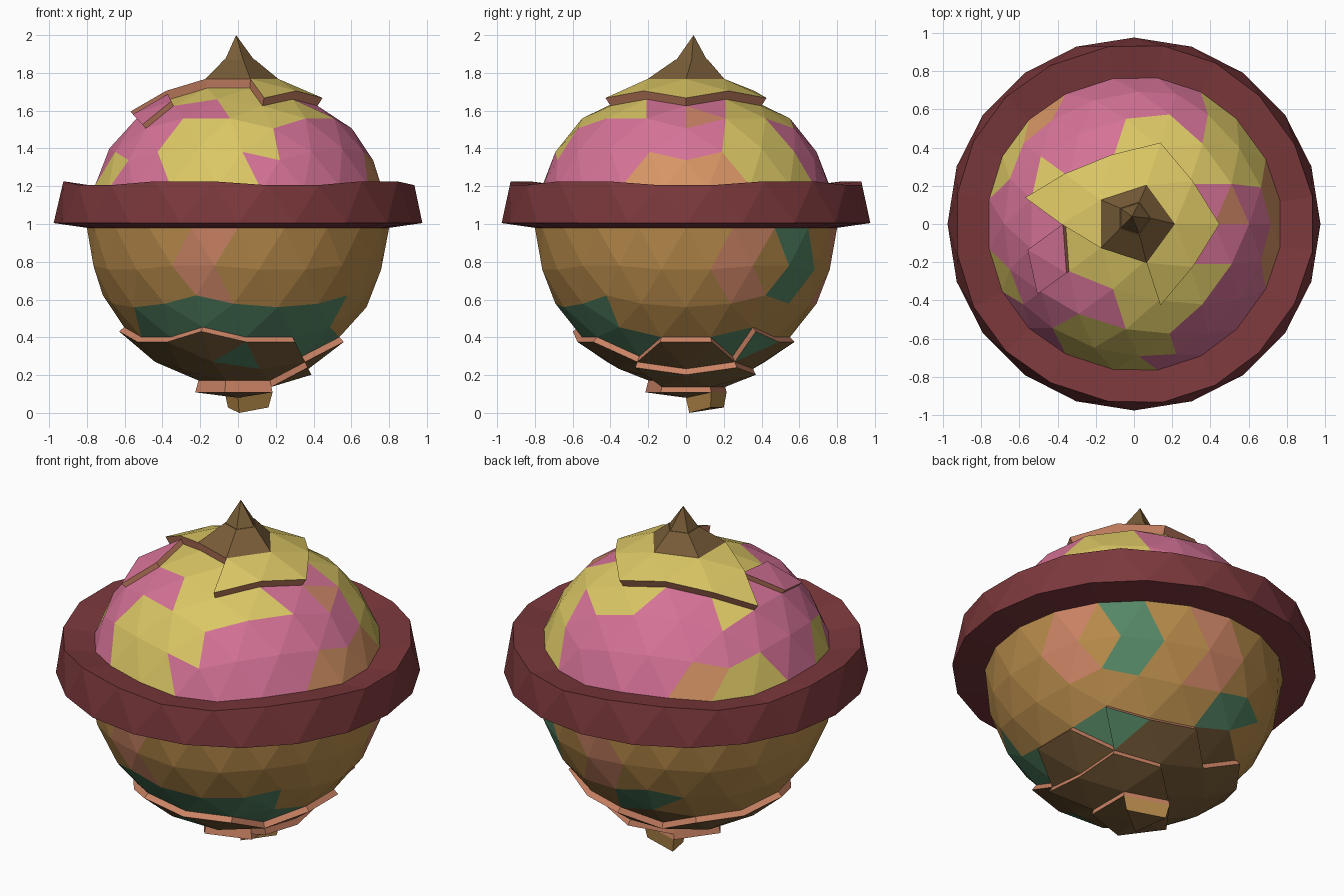
import bpy, bmesh, math
from mathutils import Vector

if "Cube" in bpy.data.objects:
    bpy.data.objects.remove(bpy.data.objects["Cube"])

R, CZ = 0.8, 0.98
COLORS = {
    "pink": (0.67, 0.17, 0.31), "yellow": (0.71, 0.57, 0.13), "brown": (0.19, 0.11, 0.04),
    "tan": (0.48, 0.26, 0.07), "green": (0.09, 0.24, 0.13), "salmon": (0.60, 0.23, 0.13),
    "maroon": (0.20, 0.04, 0.045), "orange": (0.68, 0.30, 0.13),
}
NAMES = list(COLORS)
MATS = []
for n, c in COLORS.items():
    m = bpy.data.materials.new(n)
    m.diffuse_color = (*c, 1)
    m.use_nodes = True
    m.node_tree.nodes["Principled BSDF"].inputs["Base Color"].default_value = m.diffuse_color
    MATS.append(m)


def az(f):
    c = f.calc_center_median()
    return math.degrees(math.atan2(c.y, c.x))


def inside(a, *spans):
    return any(lo <= a <= hi for lo, hi in spans)


def vrow(v):
    return round(math.degrees(math.acos(min(1, abs(v.co.z) / R))) / 15.4)


def make_ball():
    """Icosphere whose faces know their row: 1 at a pole, 6 at the equator, minus below."""
    bm = bmesh.new()
    bmesh.ops.create_icosphere(bm, subdivisions=3, radius=R)
    row = bm.faces.layers.int.new("row")
    for f in bm.faces:
        s = 1 if f.calc_center_median().z > 0 else -1
        f[row] = s * max(vrow(v) for v in f.verts)
    return bm, row


def raise_faces(bm, row, test, move, wall="salmon"):
    faces = [f for f in bm.faces if f[row] and test(f[row], az(f))]
    out = bmesh.ops.extrude_face_region(bm, geom=faces)["geom"]
    caps = {g for g in out if isinstance(g, bmesh.types.BMFace)}
    verts = [g for g in out if isinstance(g, bmesh.types.BMVert)]
    for f in {f for v in verts for f in v.link_faces} - caps:
        f[row] = 0
        f.material_index = NAMES.index(wall)
    for v in verts:
        v.co = move(v.co.copy())
    return caps, verts


def outward(d):
    return lambda p: p + p.normalized() * d


def finish(bm, name):
    bmesh.ops.recalc_face_normals(bm, faces=bm.faces)
    me = bpy.data.meshes.new(name)
    bm.to_mesh(me)
    bm.free()
    for m in MATS:
        me.materials.append(m)
    ob = bpy.data.objects.new(name, me)
    ob.location.z = CZ
    bpy.context.collection.objects.link(ob)


def paint(r, a):
    if r == 1:
        return "brown"
    if r == 2:
        return "yellow"
    if r == 3:
        if inside(a, (-3, 15), (-108, -92)):
            return "salmon"
        return "yellow" if inside(a, (-100, -30), (25, 108), (145, 170)) else "pink"
    if r == 4:
        return "yellow" if inside(a, (-125, -72), (22, 55)) else "pink"
    if r >= 5:
        if inside(a, (-18, 20), (125, 140)):
            return "orange"
        return "yellow" if inside(a, (-122, -85), (-165, -152), (22, 60), (140, 165)) else "pink"
    if r == -4 and inside(a, (-150, -32), (95, 120)):
        return "green"
    if r in (-5, -6) and inside(a, (42, 57)):
        return "green"
    if r == -3 and inside(a, (-50, -20), (20, 52), (-100, -75)):
        return "green"
    if r in (-5, -6) and inside(a, (-115, -95), (18, 30), (80, 92)):
        return "salmon"
    return "brown" if r >= -3 else "tan"


# Planet body
bm, row = make_ball()
for f in bm.faces:
    f.material_index = NAMES.index(paint(f[row], az(f)))
for v in bm.verts:
    if v.co.z > 0 and vrow(v) <= 2:
        v.co.z -= 0.035

# Upper terraces
raise_faces(bm, row, lambda r, a: r == 3 and inside(a, (-180, -146)), outward(0.03))
raise_faces(bm, row, lambda r, a: r == 1 or (r == 2 and not inside(a, (-165, -72)))
            or (r == 3 and inside(a, (160, 170))), outward(0.05))

# Pointed peak
tip = Vector((0, 0.03, 0))
caps, verts = raise_faces(bm, row, lambda r, a: r == 1,
                          lambda p: Vector((p.x * 0.42, p.y * 0.42, 0.89)) + tip, "brown")
top = min(verts, key=lambda v: (v.co - tip).xy.length)
top.co = (-0.01, 0.04, 2.0 - CZ)

# Lower terraces
raise_faces(bm, row, lambda r, a: r in (-1, -2) or
            (r == -3 and not inside(a, (-50, -20), (20, 36), (100, 118))), outward(0.035))
raise_faces(bm, row, lambda r, a: r == -1 or (r == -2 and inside(a, (-40, 80))), outward(0.035))
raise_faces(bm, row, lambda r, a: r == -1, outward(0.03))

# Small foot under the planet
foot = Vector((0.04, 0.115, 0))
caps, verts = raise_faces(bm, row, lambda r, a: r == -1 and inside(a, (40, 104)),
                          lambda p: Vector((foot.x + (p.x - foot.x) * 0.85,
                                            foot.y + (p.y - foot.y) * 0.85, p.z - 0.07)), "tan")
low = min(v.co.z for v in verts)
for v in verts:
    v.co.z += -CZ - low
finish(bm, "planet_body")

# Ring: the band of faces above the equator, pulled outward
bm, row = make_ball()
bmesh.ops.delete(bm, geom=[f for f in bm.faces if f[row] != 6], context="FACES")
for f in bm.faces:
    f.material_index = NAMES.index("maroon")
raise_faces(bm, row, lambda r, a: True,
            lambda p: Vector((p.x * 1.22, p.y * 1.22, p.z + 0.025)), "maroon")
finish(bm, "planet_ring")
